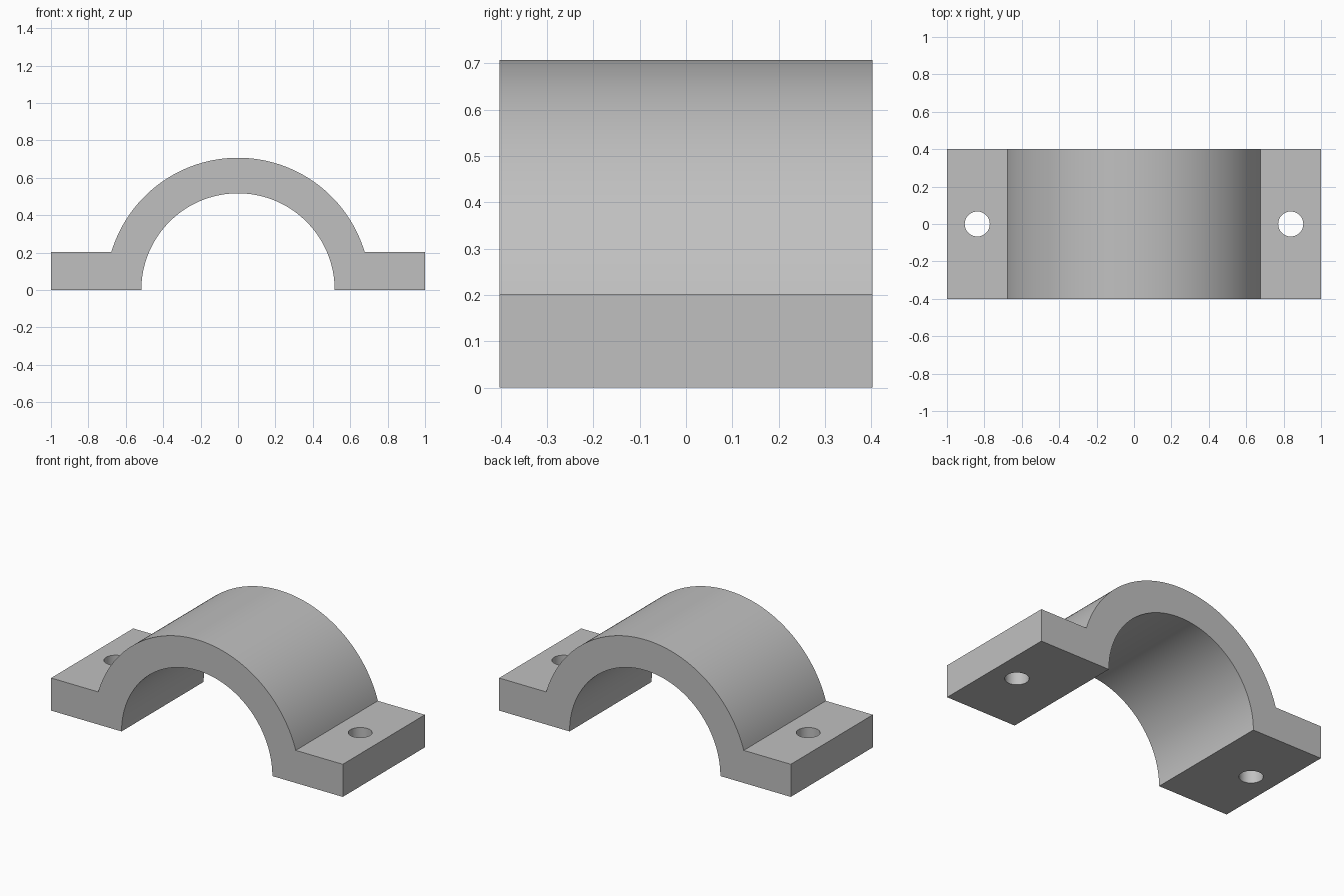
import bpy
import bmesh
import math

OUTER_R, INNER_R = 0.707, 0.517
FOOT_H, HALF_LEN, HALF_DEPTH = 0.202, 1.0, 0.402
HOLE_X, HOLE_R = 0.838, 0.067
SEGMENTS = 96

if "Cube" in bpy.data.objects:
    bpy.data.objects.remove(bpy.data.objects["Cube"])

# Plain grey metal
steel = bpy.data.materials.new("grey_metal")
steel.use_nodes = True
steel.diffuse_color = (0.53, 0.53, 0.53, 1)
steel.node_tree.nodes["Principled BSDF"].inputs["Base Color"].default_value = steel.diffuse_color


def arc(radius, start, end):
    """Points of an arc about the bore axis."""
    angles = [start + (end - start) * i / SEGMENTS for i in range(SEGMENTS + 1)]
    return [(radius * math.cos(a), radius * math.sin(a)) for a in angles]


# Clamp outline: arched strap with a flat foot on each side
foot_angle = math.asin(FOOT_H / OUTER_R)
outline = [(HALF_LEN, 0), (HALF_LEN, FOOT_H)]
outline += arc(OUTER_R, foot_angle, math.pi - foot_angle)
outline += [(-HALF_LEN, FOOT_H), (-HALF_LEN, 0)]
outline += arc(INNER_R, math.pi, 0)

# Extrude the outline along the bore
bm = bmesh.new()
face = bm.faces.new([bm.verts.new((x, -HALF_DEPTH, z)) for x, z in outline])
extruded = bmesh.ops.extrude_face_region(bm, geom=[face], use_keep_orig=True)
moved = [v for v in extruded["geom"] if isinstance(v, bmesh.types.BMVert)]
bmesh.ops.translate(bm, verts=moved, vec=(0, 2 * HALF_DEPTH, 0))
bmesh.ops.recalc_face_normals(bm, faces=bm.faces)
mesh = bpy.data.meshes.new("clamp_strap")
bm.to_mesh(mesh)
bm.free()
clamp = bpy.data.objects.new("clamp_strap", mesh)
bpy.context.collection.objects.link(clamp)
mesh.materials.append(steel)

# Bolt hole through each foot
cutters = []
for side, name in ((1, "left"), (-1, "right")):
    bpy.ops.mesh.primitive_cylinder_add(vertices=48, radius=HOLE_R, depth=1,
                                        location=(side * HOLE_X, 0, FOOT_H / 2))
    cutter = bpy.context.object
    cutter.name = name + "_bolt_hole_cutter"
    cutter.data.materials.append(steel)
    cutter.hide_render = True
    cutters.append(cutter)
    cut = clamp.modifiers.new(name + "_bolt_hole", "BOOLEAN")
    cut.operation = "DIFFERENCE"
    cut.solver = "EXACT"
    cut.object = cutter

# Apply the cuts, then smooth the curved walls only
bpy.ops.object.select_all(action="DESELECT")
clamp.select_set(True)
bpy.context.view_layer.objects.active = clamp
for modifier in list(clamp.modifiers):
    bpy.ops.object.modifier_apply(modifier=modifier.name)
for cutter in cutters:
    bpy.data.objects.remove(cutter)
bpy.ops.object.shade_smooth_by_angle(angle=math.radians(30))
